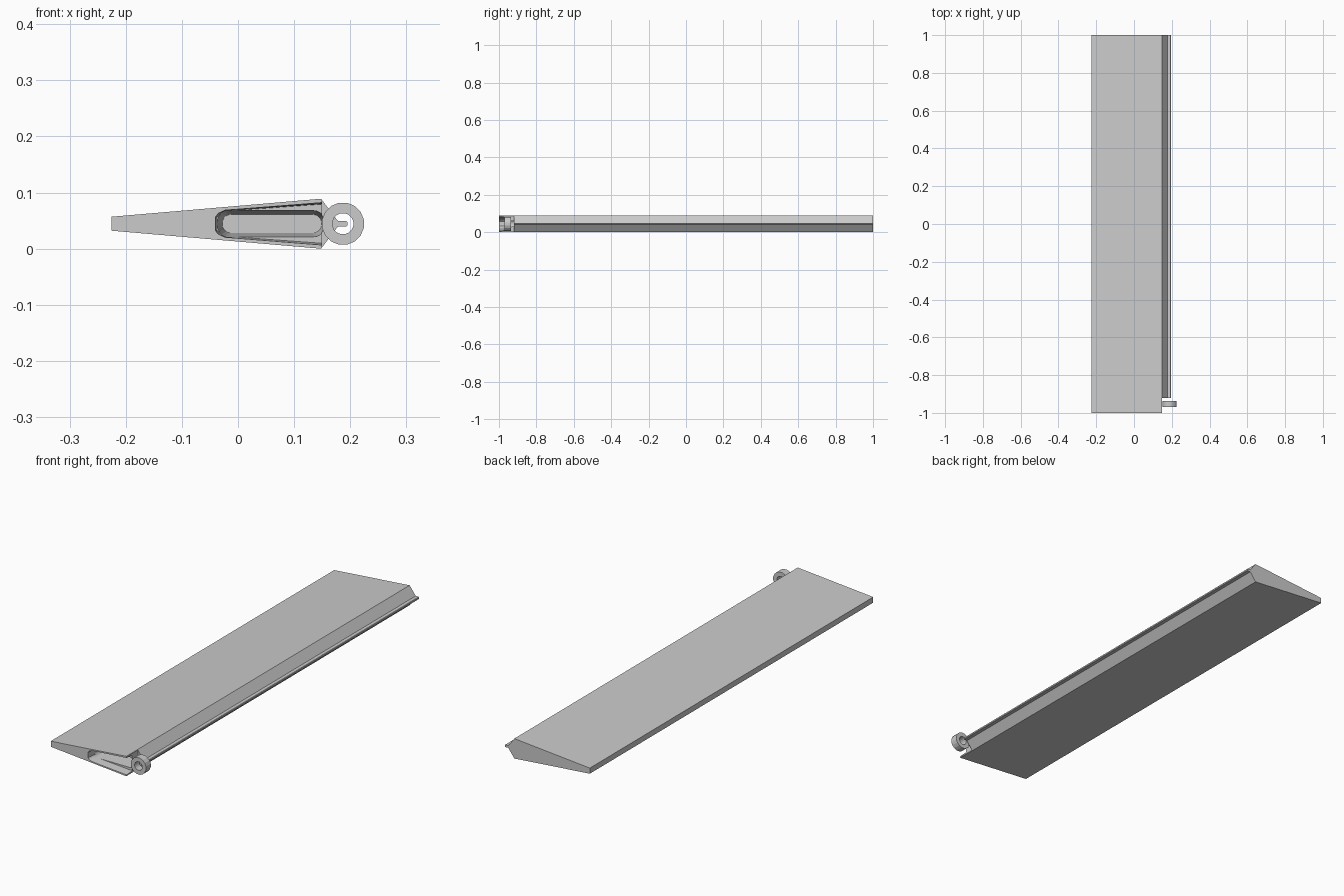
import bpy, bmesh, math

if "Cube" in bpy.data.objects:
    bpy.data.objects.remove(bpy.data.objects["Cube"])

CZ = 0.0445  # height of the symmetry plane


def loft(name, rings):
    """Solid through matching closed loops; each ring is (y, [(x, z), ...])."""
    bm = bmesh.new()
    loops = [[bm.verts.new((x, y, z)) for x, z in pts] for y, pts in rings]
    n = len(loops[0])
    for a, b in zip(loops, loops[1:]):
        for i in range(n):
            j = (i + 1) % n
            bm.faces.new((a[i], a[j], b[j], b[i]))
    bm.faces.new(loops[0])
    bm.faces.new(loops[-1])
    bmesh.ops.recalc_face_normals(bm, faces=bm.faces)
    me = bpy.data.meshes.new(name)
    bm.to_mesh(me)
    bm.free()
    ob = bpy.data.objects.new(name, me)
    bpy.context.collection.objects.link(ob)
    return ob


def mirrored(half):
    """Upper half outline (x, height over the plane) mirrored to a closed loop."""
    return [(x, CZ + h) for x, h in half] + [(x, CZ - h) for x, h in reversed(half)]


def racetrack(x0, x1, h, r, seg=5):
    """Rounded rectangle outline."""
    half = []
    for cx, start in ((x0 + r, 180), (x1 - r, 90)):
        for i in range(seg + 1):
            a = math.radians(start - 90 * i / seg)
            half.append((cx + r * math.cos(a), h - r + r * math.sin(a)))
    return mirrored(half)


def cut(target, cutter):
    mod = target.modifiers.new("cut", 'BOOLEAN')
    mod.operation = 'DIFFERENCE'
    mod.solver = 'EXACT'
    mod.object = cutter
    bpy.context.view_layer.objects.active = target
    bpy.ops.object.modifier_apply(modifier=mod.name)
    bpy.data.objects.remove(cutter, do_unlink=True)


# Tapered body with thin lip along the leading edge
body = loft("panel_body", [(y, mirrored([
    (-0.225, 0.0125), (0.148, 0.0445), (0.178, 0.005), (0.193, 0.005), (0.195, 0.003)]))
    for y in (-1, 1)])

# Notch at the front end of the leading edge
cut(body, loft("notch_cutter", [(y, mirrored([(0.1495, 0.06), (0.25, 0.06)]))
                                for y in (-1.1, -0.92)]))

# Wedge-shaped recess, open toward the leading edge
cut(body, loft("wedge_cutter", [
    (y, mirrored([(-0.041 + d, 0.012), (-0.036 + d, 0.019 - d / 2),
                  (-0.024 + d, 0.0245 - d / 2), (0.2, 0.0425 - d)]))
    for y, d in ((-1.01, 0.0), (-0.96, 0.004))]))

# Deep pocket with drafted walls
cut(body, loft("pocket_cutter", [
    (-0.98, racetrack(-0.038, 0.156, 0.024, 0.021)),
    (-0.78, racetrack(-0.028, 0.149, 0.0165, 0.0155))]))

# Hinge ring
bm = bmesh.new()
N = 16
loops = []
for r, y in ((0.038, -0.97), (0.038, -0.936), (0.019, -0.936), (0.019, -0.97)):
    loops.append([bm.verts.new((0.187 + r * math.cos(2 * math.pi * (i + .5) / N), y,
                                CZ + r * math.sin(2 * math.pi * (i + .5) / N)))
                  for i in range(N)])
for k in range(4):
    a, b = loops[k], loops[(k + 1) % 4]
    for i in range(N):
        j = (i + 1) % N
        bm.faces.new((a[i], a[j], b[j], b[i]))
bmesh.ops.recalc_face_normals(bm, faces=bm.faces)
me = bpy.data.meshes.new("hinge_ring")
bm.to_mesh(me)
bm.free()
bpy.context.collection.objects.link(bpy.data.objects.new("hinge_ring", me))
